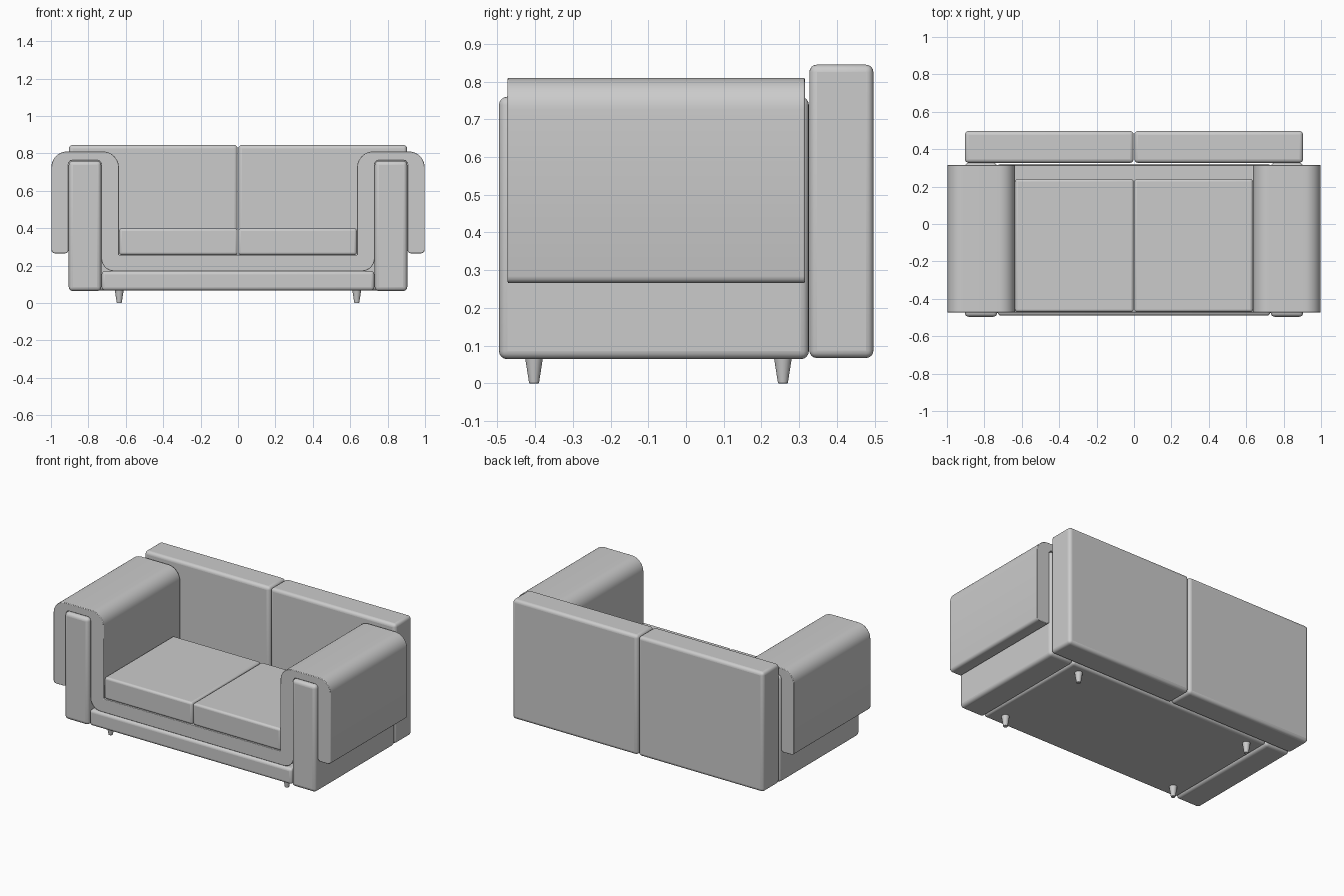
import bpy, bmesh
from math import radians, sin, cos
from mathutils import Vector

if "Cube" in bpy.data.objects:
    bpy.data.objects.remove(bpy.data.objects["Cube"])


def finish(obj, bevel, segments):
    """Round the hard edges and shade smoothly."""
    mod = obj.modifiers.new("Rounding", 'BEVEL')
    mod.width = bevel
    mod.segments = segments
    mod.limit_method = 'ANGLE'
    mod.angle_limit = radians(50)
    bpy.ops.object.select_all(action='DESELECT')
    bpy.context.view_layer.objects.active = obj
    obj.select_set(True)
    bpy.ops.object.shade_smooth_by_angle(angle=radians(35))


def add_mesh(name, bm):
    bmesh.ops.recalc_face_normals(bm, faces=bm.faces)
    mesh = bpy.data.meshes.new(name)
    bm.to_mesh(mesh)
    bm.free()
    obj = bpy.data.objects.new(name, mesh)
    bpy.context.collection.objects.link(obj)
    return obj


def box(name, lo, hi, bevel=0.018):
    lo, hi = Vector(lo), Vector(hi)
    bm = bmesh.new()
    bmesh.ops.create_cube(bm, size=1)
    for v in bm.verts:
        v.co = (lo + hi) / 2 + v.co * (hi - lo)
    finish(add_mesh(name, bm), bevel, 4)


def fillet(corners):
    """Replace each (x, z, radius, segments) square corner by an arc."""
    pts = []
    for i, (x, z, r, n) in enumerate(corners):
        p = Vector((x, z))
        if r == 0:
            pts.append(p)
            continue
        a = (Vector(corners[i - 1][:2]) - p).normalized()
        b = (Vector(corners[(i + 1) % len(corners)][:2]) - p).normalized()
        centre = p + (a + b) * r
        for k in range(n + 1):
            t = radians(90) * k / n
            pts.append(centre - (b * cos(t) + a * sin(t)) * r)
    return pts


# Draped shell: over both arms and across the seat
half = [
    (0.637, 0.257, 0, 0),
    (0.637, 0.81, 0.085, 10),
    (0.998, 0.81, 0.085, 10),
    (0.998, 0.266, 0.018, 3),
    (0.906, 0.266, 0.018, 3),
    (0.906, 0.762, 0.02, 3),
    (0.731, 0.762, 0.02, 3),
    (0.731, 0.17, 0.07, 8),
]
corners = half + [(-x, z, r, n) for x, z, r, n in reversed(half)]
bm = bmesh.new()
face = bm.faces.new([bm.verts.new((p.x, -0.473, p.y)) for p in fillet(corners)])
ext = bmesh.ops.extrude_face_region(bm, geom=[face], use_keep_orig=True)
for v in ext["geom"]:
    if isinstance(v, bmesh.types.BMVert):
        v.co.y = 0.315
finish(add_mesh("draped_shell", bm), 0.003, 2)

# Base slab under the shell
box("base", (-0.729, -0.49, 0.067), (0.729, 0.322, 0.171))

# Mirrored parts
for side, s in (("left", -1), ("right", 1)):
    def pair_box(name, x0, x1, y0, y1, z0, z1, bevel=0.018):
        xs = sorted((s * x0, s * x1))
        box(f"{side}_{name}", (xs[0], y0, z0), (xs[1], y1, z1), bevel)

    pair_box("arm", 0.731, 0.905, -0.496, 0.326, 0.064, 0.76, 0.022)
    pair_box("seat_cushion", 0.002, 0.635, -0.47, 0.24, 0.257, 0.399, 0.014)
    pair_box("back_cushion", 0.002, 0.904, 0.327, 0.497, 0.067, 0.845, 0.02)

    # Tapered legs
    for end, y in (("front", -0.403), ("back", 0.257)):
        bm = bmesh.new()
        bmesh.ops.create_cone(bm, cap_ends=True, segments=24,
                              radius1=0.013, radius2=0.024, depth=0.07)
        bmesh.ops.translate(bm, verts=bm.verts, vec=(s * 0.635, y, 0.035))
        finish(add_mesh(f"{side}_{end}_leg", bm), 0.001, 1)
